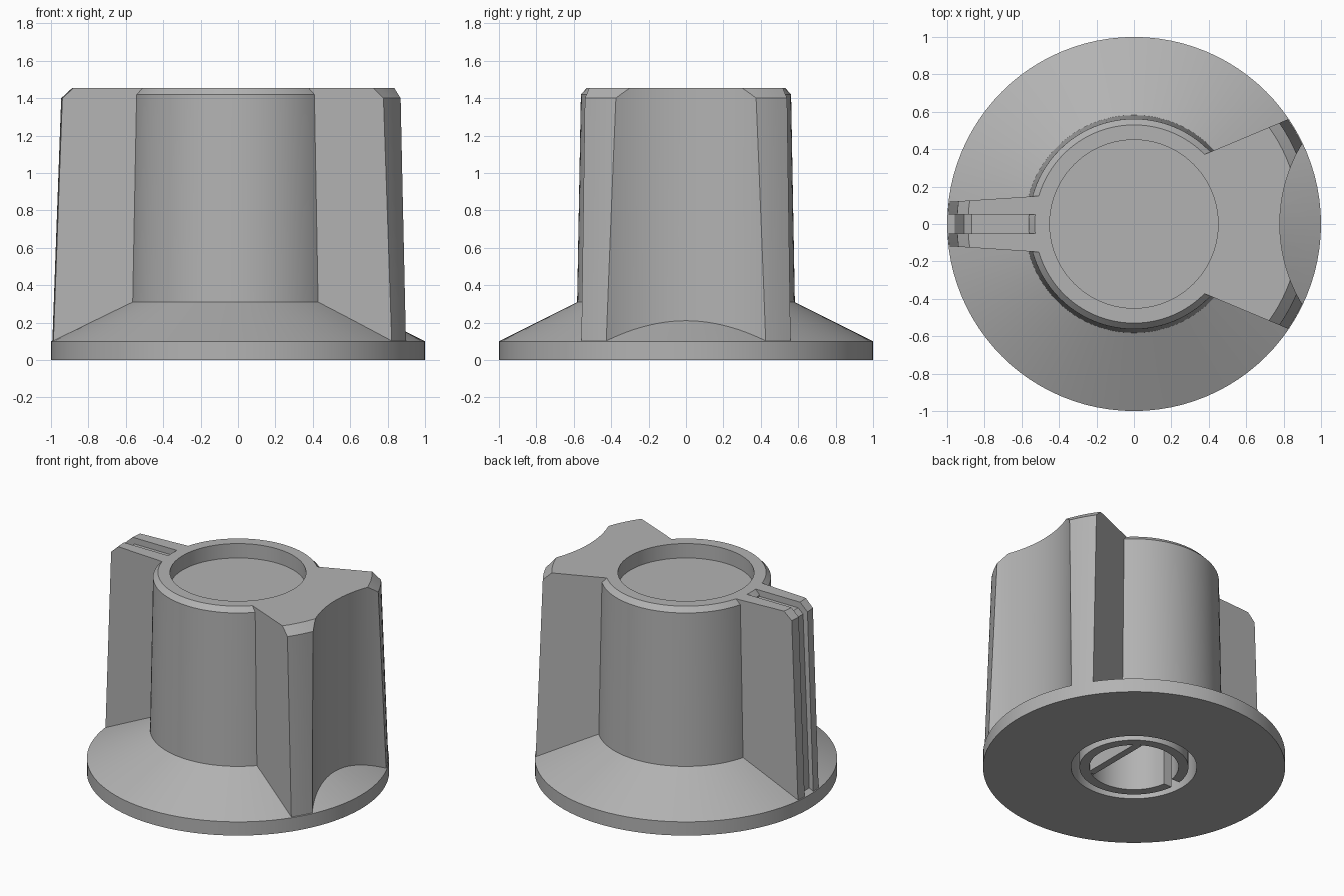
import bpy, bmesh, math

if "Cube" in bpy.data.objects:
    bpy.data.objects.remove(bpy.data.objects["Cube"])

grey = bpy.data.materials.new("mid_grey")
grey.diffuse_color = (0.45, 0.45, 0.45, 1)
grey.use_nodes = True
grey.node_tree.nodes["Principled BSDF"].inputs["Base Color"].default_value = grey.diffuse_color


def make(name, bm):
    bmesh.ops.recalc_face_normals(bm, faces=bm.faces)
    me = bpy.data.meshes.new(name)
    bm.to_mesh(me)
    bm.free()
    me.materials.append(grey)
    ob = bpy.data.objects.new(name, me)
    bpy.context.collection.objects.link(ob)
    return ob


def loft(name, rings):
    """Skin a stack of equal-length point rings and cap both ends."""
    bm = bmesh.new()
    vs = [[bm.verts.new(p) for p in ring] for ring in rings]
    n = len(vs[0])
    for a, b in zip(vs, vs[1:]):
        for i in range(n):
            j = (i + 1) % n
            bm.faces.new((a[i], a[j], b[j], b[i]))
    bm.faces.new(vs[0])
    bm.faces.new(vs[-1])
    return make(name, bm)


def turned(name, profile, centre=0, n=96):
    """Solid of revolution from (radius, height) pairs."""
    return loft(name, [[(centre + r * math.cos(2 * math.pi * i / n),
                         r * math.sin(2 * math.pi * i / n), z)
                        for i in range(n)] for r, z in profile])


def box(name, x0, x1, half_y, z0, z1):
    return loft(name, [[(x0, -half_y, z), (x1, -half_y, z),
                        (x1, half_y, z), (x0, half_y, z)] for z in (z0, z1)])


def combine(ob, other, op):
    mod = ob.modifiers.new("bool", 'BOOLEAN')
    mod.operation, mod.object, mod.solver = op, other, 'EXACT'
    bpy.context.view_layer.objects.active = ob
    bpy.ops.object.modifier_apply(modifier=mod.name)
    bpy.data.objects.remove(other)


def wing(name, side, x_in, c, m, steps):
    """Radial wing with straight flanks |y| = c + m|x| and a turned outer face."""
    rings = []
    for z, r in ((0.05, 0.996), (1.4, 0.947), (1.455, 0.888)):
        x = (-c * m + math.sqrt(r * r * (1 + m * m) - c * c)) / (1 + m * m)
        a = math.atan2(c + m * x, x)
        ring = [(side * x_in, -(c + m * x_in), z)]
        for i in range(steps + 1):
            t = -a + 2 * a * i / steps
            ring.append((side * r * math.cos(t), r * math.sin(t), z))
        ring.append((side * x_in, c + m * x_in, z))
        rings.append(ring)
    return loft(name, rings)


# Flared skirt and tapered round body
knob = turned("knob_body", [(1, 0), (1, 0.1), (0.582, 0.31), (0.562, 1.42), (0.53, 1.455)])

# Wide grip wing with a vertical finger scallop
grip = wing("grip_wing", 1, 0.1, 0.214, 0.42, 24)
combine(grip, turned("scallop", [(0.83, -0.2), (0.83, 1.7)], 1.61, 192), 'DIFFERENCE')

# Narrow pointer wing with an indicator groove over its top and outer edge
pointer = wing("pointer_wing", -1, 0.2, 0.183, -0.065, 6)
path = [(-0.52, 1.47), (-0.525, 1.455), (-0.56, 1.41), (-0.87, 1.41),
        (-0.91, 1.375), (-0.965, 0), (-1.2, 0), (-1.2, 1.47)]
combine(pointer, loft("groove", [[(x, y, z) for x, z in path] for y in (-0.05, 0.05)]),
        'DIFFERENCE')

combine(knob, grip, 'UNION')
combine(knob, pointer, 'UNION')

# Round recess in the top and shaft socket underneath
combine(knob, turned("recess", [(0.45, 1.35), (0.45, 1.6)]), 'DIFFERENCE')
combine(knob, turned("socket", [(0.415, -0.1), (0.415, 0.9)]), 'DIFFERENCE')

# Split collar in the socket, with a flat web for the shaft
collar = turned("shaft_collar", [(0.36, 0), (0.36, 0.905)])
combine(collar, turned("bore", [(0.295, -0.1), (0.295, 1)]), 'DIFFERENCE')
combine(collar, box("slit", -0.5, -0.2, 0.04, -0.1, 1), 'DIFFERENCE')
web = box("shaft_flat", 0.14, 0.19, 0.245, 0.002, 0.905)

# Smooth round surfaces, crisp edges
for ob in (knob, collar, web):
    bpy.ops.object.select_all(action='DESELECT')
    ob.select_set(True)
    bpy.context.view_layer.objects.active = ob
    bpy.ops.object.shade_smooth_by_angle(angle=math.radians(20))
